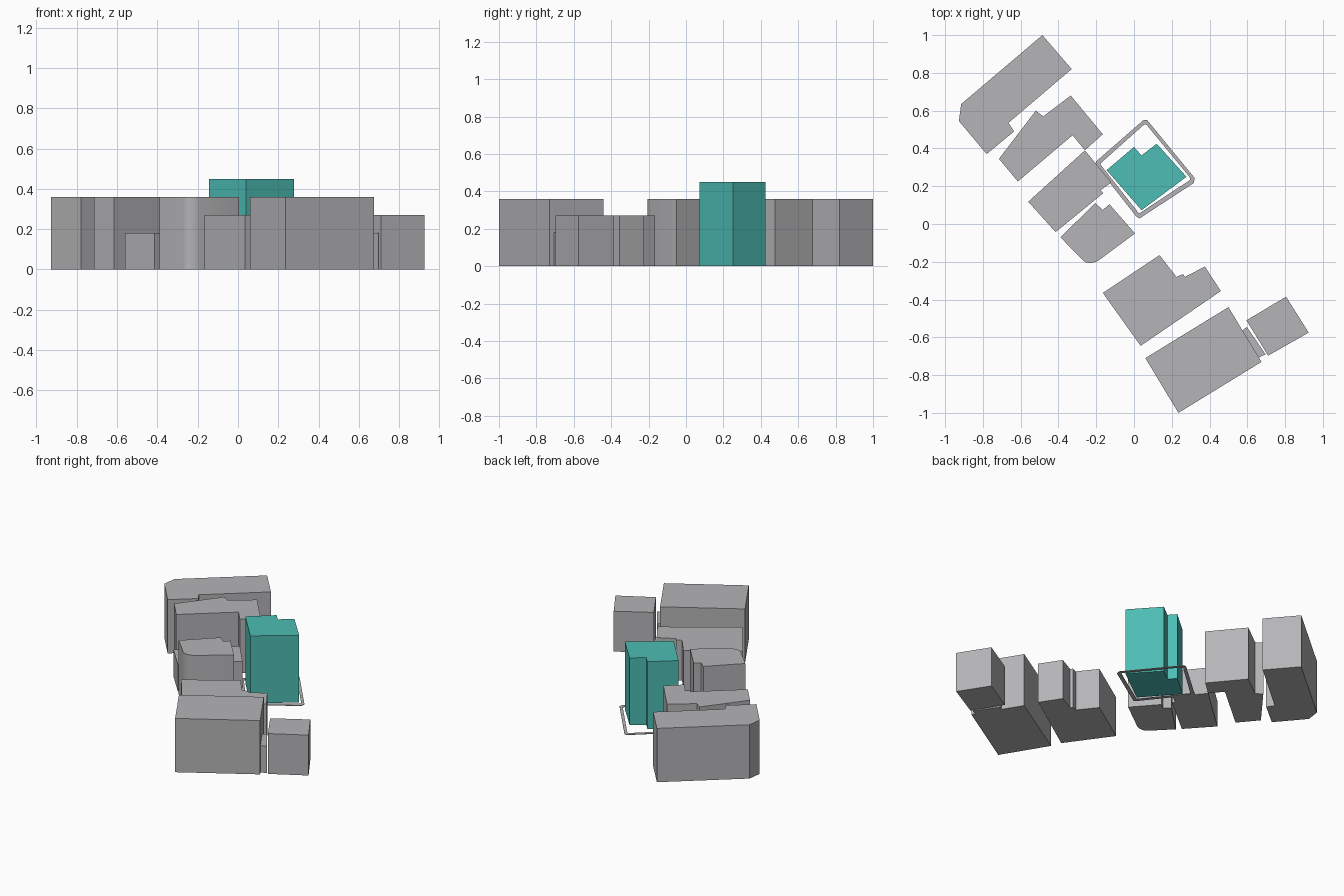
import bpy, bmesh

cube = bpy.data.objects.get("Cube")
if cube:
    bpy.data.objects.remove(cube, do_unlink=True)


def material(name, rgb):
    m = bpy.data.materials.new(name)
    m.use_nodes = True
    m.diffuse_color = (*rgb, 1)
    bsdf = next(n for n in m.node_tree.nodes if n.type == 'BSDF_PRINCIPLED')
    bsdf.inputs["Base Color"].default_value = (*rgb, 1)
    return m


GREY = material("light grey", (0.46, 0.46, 0.475))
TEAL = material("teal", (0.075, 0.51, 0.46))


def finish(name, bm, mat):
    bmesh.ops.recalc_face_normals(bm, faces=bm.faces)
    me = bpy.data.meshes.new(name)
    bm.to_mesh(me)
    bm.free()
    me.materials.append(mat)
    ob = bpy.data.objects.new(name, me)
    bpy.context.scene.collection.objects.link(ob)
    return ob


def block(name, outline, height, mat=GREY):
    """Extrude a footprint upward from the ground."""
    bm = bmesh.new()
    base = bm.faces.new([bm.verts.new((x, y, 0)) for x, y in outline])
    top = bmesh.ops.extrude_face_region(bm, geom=[base], use_keep_orig=True)
    verts = [v for v in top["geom"] if isinstance(v, bmesh.types.BMVert)]
    bmesh.ops.translate(bm, verts=verts, vec=(0, 0, height))
    return finish(name, bm, mat)


def frame(name, outer, inner, height, mat=GREY):
    """Flat closed ring between two matching outlines."""
    bm = bmesh.new()
    rings = [[bm.verts.new((x, y, z)) for x, y in pts]
             for pts, z in ((outer, 0), (outer, height), (inner, height), (inner, 0))]
    n = len(outer)
    for k in range(4):
        a, b = rings[k], rings[(k + 1) % 4]
        for i in range(n):
            j = (i + 1) % n
            bm.faces.new((a[i], a[j], b[j], b[i]))
    return finish(name, bm, mat)


# Row of neighbouring buildings, from back to front
block("back_building", [(-.485, 1), (-.33, .82), (-.665, .535), (-.635, .49),
                        (-.78, .37), (-.927, .545), (-.915, .635)], .36)
block("notched_building", [(-.335, .68), (-.165, .475), (-.26, .39), (-.325, .47),
                           (-.615, .225), (-.715, .345), (-.52, .6), (-.48, .57)], .36)
block("low_building", [(-.26, .39), (-.12, .22), (-.178, .178), (-.163, .163),
                       (-.415, -.043), (-.56, .118)], .18)
rounded = block("rounded_building", [(-.205, .11), (-.165, .075), (-.13, .105), (.005, -.05),
                                     (-.19, -.195), (-.21, -.203), (-.235, -.207),
                                     (-.255, -.204), (-.27, -.193), (-.39, -.07)], .36)
block("middle_building", [(.135, -.165), (.225, -.28), (.26, -.265), (.27, -.28),
                          (.375, -.225), (.46, -.355), (.035, -.645), (-.165, -.365)], .27)
block("front_building", [(.5, -.44), (.675, -.73), (.235, -1), (.06, -.71)], .36)
block("link_building", [(.597, -.545), (.697, -.69), (.655, -.71), (.57, -.568)], .18)
block("corner_building", [(.805, -.385), (.925, -.575), (.71, -.697), (.595, -.51)], .27)

# Highlighted building
block("main_building", [(0, .408), (.04, .363), (.12, .425), (.278, .25),
                        (.04, .073), (-.145, .285)], .45, TEAL)

# Plot boundary lying on the ground
frame("plot_boundary",
      [(.05, .55), (.07, .55), (.32, .245), (.318, .218), (.03, .03), (.012, .04),
       (-.205, .315), (-.2, .332)],
      [(.054, .527), (.065, .527), (.297, .245), (.295, .232), (.028, .056), (.023, .06),
       (-.178, .315), (-.175, .323)], .004)

# Smooth only the gently rounded corner
bpy.ops.object.select_all(action='DESELECT')
rounded.select_set(True)
bpy.context.view_layer.objects.active = rounded
bpy.ops.object.shade_smooth_by_angle(angle=0.6)
